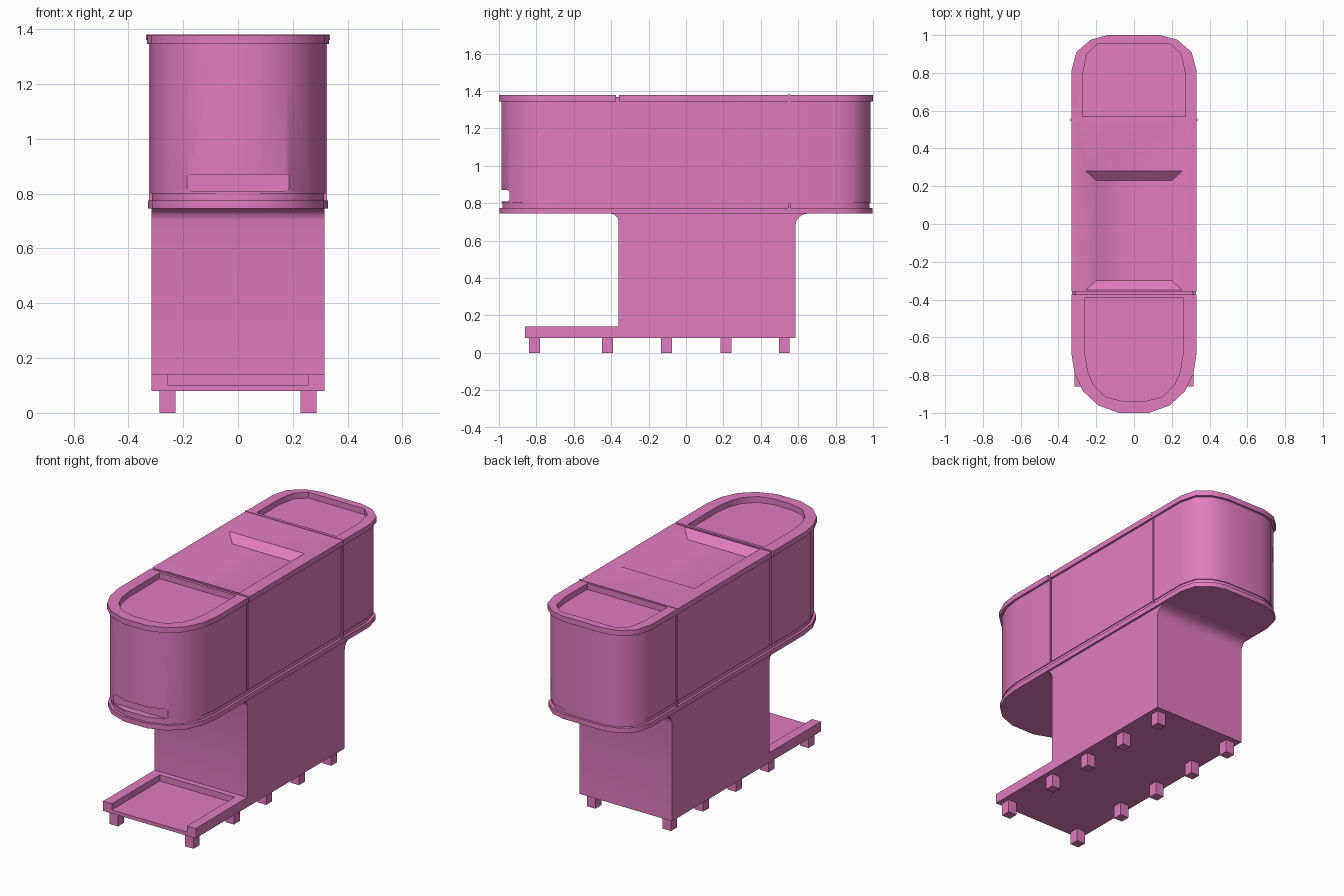
import bpy, bmesh
from mathutils import Vector

if "Cube" in bpy.data.objects:
    bpy.data.objects.remove(bpy.data.objects["Cube"])

pink = bpy.data.materials.new("pink")
pink.diffuse_color = (0.75, 0.2, 0.52, 1)
pink.use_nodes = True
pink.node_tree.nodes["Principled BSDF"].inputs["Base Color"].default_value = pink.diffuse_color


def loft(name, rings):
    """Closed solid through a list of equal-length rings of 3D points."""
    bm = bmesh.new()
    vs = [[bm.verts.new(p) for p in ring] for ring in rings]
    n = len(vs[0])
    for a, b in zip(vs, vs[1:]):
        for i in range(n):
            j = (i + 1) % n
            bm.faces.new((a[i], a[j], b[j], b[i]))
    bm.faces.new(vs[0])
    bm.faces.new(vs[-1])
    bmesh.ops.recalc_face_normals(bm, faces=bm.faces)
    me = bpy.data.meshes.new(name)
    bm.to_mesh(me)
    bm.free()
    me.materials.append(pink)
    ob = bpy.data.objects.new(name, me)
    bpy.context.collection.objects.link(ob)
    return ob


def mirrored(half):
    return half + [(-x, y) for x, y in reversed(half)]


def prism(name, pts, z0, z1):
    return loft(name, [[(x, y, z) for x, y in pts] for z in (z0, z1)])


def box(name, x0, x1, y0, y1, z0, z1):
    return prism(name, [(x0, y0), (x1, y0), (x1, y1), (x0, y1)], z0, z1)


def rect(hx, y0, y1, z):
    return [(-hx, y0, z), (hx, y0, z), (hx, y1, z), (-hx, y1, z)]


def cut(ob, cutters):
    bpy.context.view_layer.objects.active = ob
    for c in cutters:
        c.hide_render = True
        m = ob.modifiers.new("cut", 'BOOLEAN')
        m.operation, m.solver, m.object = 'DIFFERENCE', 'EXACT', c
        bpy.ops.object.modifier_apply(modifier=m.name)
        bpy.data.objects.remove(c)


def smooth(ob):
    bpy.ops.object.select_all(action='DESELECT')
    ob.select_set(True)
    bpy.context.view_layer.objects.active = ob
    bpy.ops.object.shade_smooth_by_angle(angle=0.7)


# Upper body: rounded front, squarer back, projecting rims top and bottom
plan = mirrored([(0.08, -1), (0.19, -0.96), (0.27, -0.885), (0.315, -0.79), (0.332, -0.68),
                 (0.332, 0.81), (0.305, 0.91), (0.23, 0.975), (0.14, 1)])
steps = [(0.004, 0.745), (0.004, 0.775), (0.018, 0.775), (0.018, 0.80), (0.013, 0.80),
         (0.013, 1.345), (0, 1.345), (0, 1.378)]
body = loft("upper_body", [[(x * (0.332 - i) / 0.332, y * (1 - i), z) for x, y in plan]
                           for i, z in steps])

# Recesses in the top
front_pocket = prism("front_pocket_cutter", mirrored(
    [(0.26, -0.39), (0.26, -0.68), (0.245, -0.78), (0.215, -0.85), (0.15, -0.915),
     (0.06, -0.938)]), 1.342, 1.5)
back_pocket = prism("back_pocket_cutter", mirrored(
    [(0.272, 0.57), (0.272, 0.79), (0.25, 0.9), (0.19, 0.955)]), 1.342, 1.5)
middle_pocket = loft("middle_pocket_cutter", [
    rect(0.2, -0.30, 0.23, 1.335), rect(0.255, -0.35, 0.28, 1.378), rect(0.255, -0.35, 0.28, 1.5)])

# Front slot with rounded ends
slot_half = [(0.17, 0.81), (0.191, 0.819), (0.2, 0.84), (0.191, 0.861), (0.17, 0.87)]
slot = loft("slot_cutter", [[(x, y, z) for x, z in mirrored(slot_half)] for y in (-1.1, -0.945)])

# Groove around the body behind the front section
grooves = [box("groove_side", s * 0.311, s * 0.4, -0.373, -0.358, 0.80, 1.5) for s in (-1, 1)]
grooves.append(box("groove_top", -0.4, 0.4, -0.373, -0.358, 1.367, 1.5))
cut(body, [front_pocket, back_pocket, middle_pocket, slot] + grooves)
smooth(body)

# Thin seam strips ahead of the back section
for s in (-1, 1):
    box("seam_strip", s * 0.30, s * 0.324, 0.546, 0.559, 0.77, 1.36)
box("seam_top", -0.335, 0.335, 0.546, 0.559, 1.36, 1.381)

# Pedestal with flared top edges and front step, extruded across x
side = [(-0.86, 0.08), (0.585, 0.08), (0.585, 0.68), (0.59, 0.705), (0.605, 0.727),
        (0.63, 0.741), (0.66, 0.747), (-0.41, 0.747), (-0.385, 0.74), (-0.367, 0.725),
        (-0.36, 0.70), (-0.36, 0.14), (-0.86, 0.14)]
base = loft("pedestal", [[(x, y, z) for y, z in side] for x in (-0.315, 0.315)])
cut(base, [box("tray_cutter", -0.255, 0.255, -1, -0.395, 0.102, 0.3)])
smooth(base)

# Feet
for y in (-0.81, -0.42, -0.105, 0.213, 0.525):
    for x in (-0.257, 0.257):
        box("foot", x - 0.029, x + 0.029, y - 0.029, y + 0.029, 0, 0.085)
